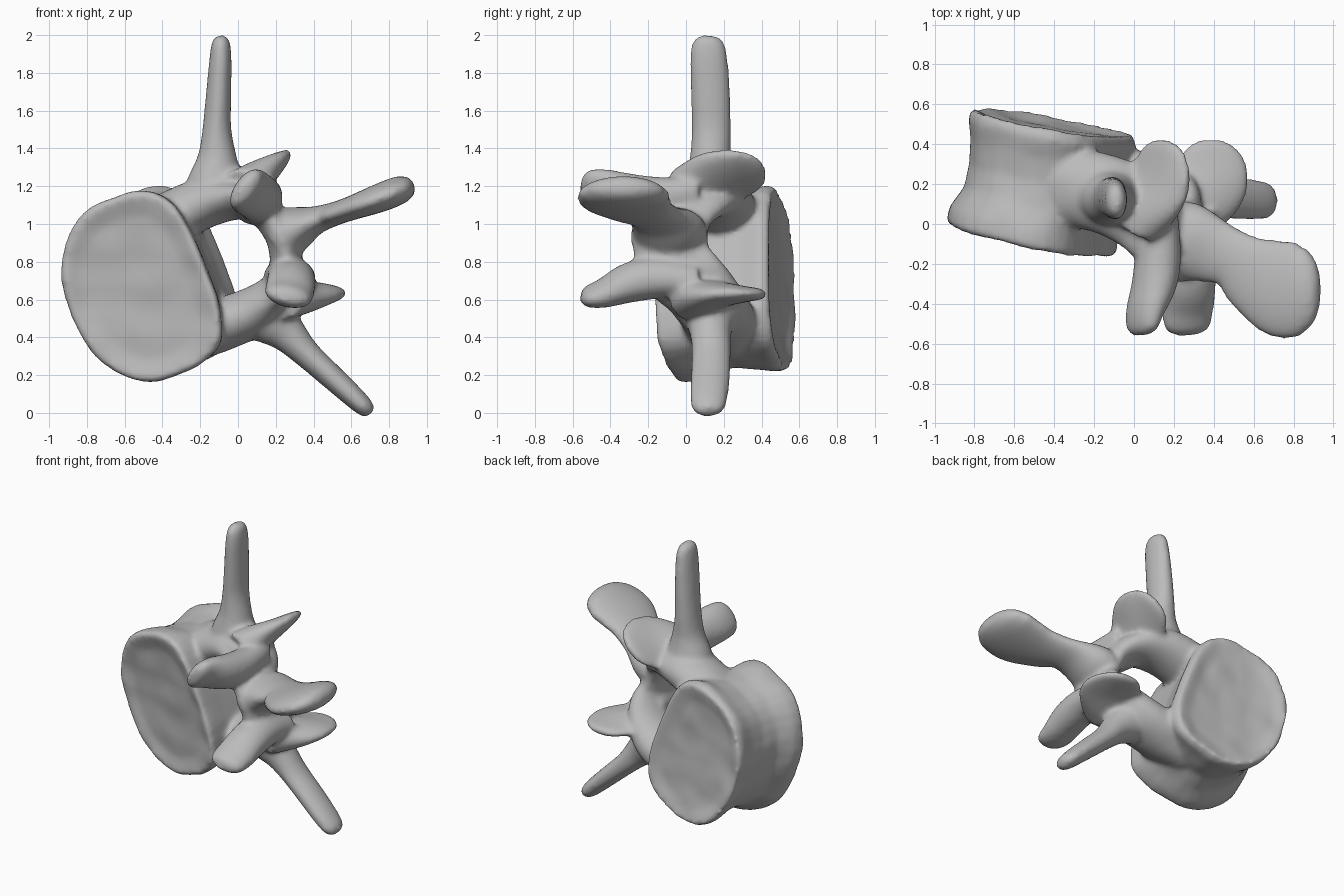
import bpy, bmesh, math
from mathutils import Vector, Matrix, noise

if "Cube" in bpy.data.objects:
    bpy.data.objects.remove(bpy.data.objects["Cube"])

# Working frame: u runs from the body to the spine tip, w is depth (y), v is sideways.
SIDES = 32
TILT = math.radians(21.6)
FRAME = Matrix.Translation((0.015, 0, 0.847)) @ Matrix.Rotation(-TILT, 4, 'Y')
bm = bmesh.new()


def skin(rings):
    """Skin a list of closed rings and cap both ends."""
    rows = [[bm.verts.new(p) for p in ring] for ring in rings]
    for a, b in zip(rows, rows[1:]):
        for i in range(SIDES):
            j = (i + 1) % SIDES
            bm.faces.new((a[i], a[j], b[j], b[i]))
    bm.faces.new(rows[0])
    bm.faces.new(rows[-1])


def refine(stations, steps=4):
    """Smooth spline through the stations."""
    pts = [Vector(s) for s in stations]
    pts = [pts[0]] + pts + [pts[-1]]
    out = []
    for a, b, c, d in zip(pts, pts[1:], pts[2:], pts[3:]):
        for k in range(steps):
            t = k / steps
            out.append(b + (c - a) * (t / 2) + (2 * a - 5 * b + 4 * c - d) * (t * t / 2)
                       + (3 * b - a - 3 * c + d) * (t ** 3 / 2))
    return out + [pts[-1]]


def limb(stations, wide, side=1, stretch=0.0):
    """Elliptical tube: stations are (u, w, v, wide radius, thin radius)."""
    st = refine(stations)
    flip = Vector((1, 1, side * (1 + stretch * side)))
    rings = []
    for i, s in enumerate(st):
        before, after = st[max(i - 1, 0)], st[min(i + 1, len(st) - 1)]
        along = (Vector(after[:3]) - Vector(before[:3])).normalized()
        major = Vector(wide)
        major = (major - along * major.dot(along)).normalized()
        minor = along.cross(major)
        ring = []
        for k in range(SIDES):
            a = math.tau * k / SIDES
            p = Vector(s[:3]) + major * (math.cos(a) * max(s[3], .01)) + minor * (math.sin(a) * max(s[4], .01))
            ring.append(p * flip)
        rings.append(ring)
    skin(rings)


def body_ring(w, centre, ru, rv, slope):
    """Slanted ring of the vertebral body: round outside, squarer beside the canal."""
    ring = []
    for k in range(SIDES):
        a = math.tau * k / SIDES
        c, s = math.cos(a), math.sin(a)
        power = 0.6 if c > 0 else 0.95
        u = centre + ru * math.copysign(abs(c) ** power, c)
        v = 0.02 + rv * math.copysign(abs(s) ** power, s)
        ring.append(Vector((u, w + slope * (u + 0.55), v)))
    return ring


# Vertebral body: waisted drum with slanted, dished end faces
skin([body_ring(*r) for r in (
    (-0.05, -0.58, 0.10, 0.12, -0.24),
    (-0.06, -0.58, 0.27, 0.38, -0.24),
    (-0.09, -0.58, 0.36, 0.48, -0.24),
    (-0.07, -0.58, 0.38, 0.505, -0.24),
    (0.0, -0.57, 0.375, 0.50, -0.24),
    (0.12, -0.53, 0.34, 0.47, -0.23),
    (0.25, -0.51, 0.33, 0.45, -0.22),
    (0.38, -0.49, 0.35, 0.465, -0.21),
    (0.48, -0.47, 0.375, 0.49, -0.2),
    (0.53, -0.47, 0.36, 0.475, -0.2),
    (0.50, -0.48, 0.27, 0.37, -0.2),
    (0.485, -0.48, 0.10, 0.12, -0.2))])

# Spinous process: flat blade widening to a rounded paddle
limb([(.18, -.08, 0, .19, .08), (.28, -.09, .01, .2, .13), (.42, -.135, .015, .165, .078),
      (.52, -.175, .01, .15, .064), (.63, -.25, .005, .2, .064), (.79, -.325, 0, .25, .076),
      (.9, -.33, 0, .215, .075), (.96, -.33, 0, .15, .055), (.985, -.33, 0, .06, .025)], (0, 1, 0))

for side in (1, -1):
    # Pedicle and lamina: half of the ring around the canal
    limb([(-.42, .2, .29, .2, .15), (-.2, .18, .315, .2, .14), (-.02, .14, .31, .2, .13),
          (.12, .06, .25, .2, .10), (.2, -.05, .15, .2, .085), (.24, -.1, -.03, .2, .085)],
         (0, 1, 0), side)
    # Transverse process: long tapering bar with a flared root
    limb([(-.02, .13, .25, .14, .18), (.01, .13, .37, .14, .16), (.07, .13, .5, .11, .105),
          (.125, .135, .64, .104, .076), (.2, .13, .8, .105, .067), (.28, .12, .97, .1, .058),
          (.315, .115, 1.05, .08, .046), (.325, .115, 1.078, .035, .02)], (0, 1, 0), side, 0.03)
    # Front articular process: stout lobe reaching forward
    limb([(.19, .06, .22, .14, .09), (.2, -.15, .22, .13, .11), (.19, -.3, .245, .13, .105),
          (.16, -.43, .29, .13, .077), (.145, -.52, .305, .115, .055), (.145, -.558, .305, .06, .03)],
         (.2, 0, .135), side)
    # Rear articular process: round plate reaching back, thick at the root
    limb([(.12, -.02, .3, .13, .12), (.18, .08, .32, .17, .10), (.25, .2, .335, .2, .066),
          (.265, .31, .34, .18, .043), (.265, .39, .34, .12, .03), (.265, .425, .34, .05, .015)],
         (.94, 0, .342), side)

bmesh.ops.recalc_face_normals(bm, faces=bm.faces)
bm.transform(FRAME)
parts = bpy.data.meshes.new("vertebra_parts")
bm.to_mesh(parts)
bm.free()
bone = bpy.data.objects.new("vertebra", parts)
bpy.context.collection.objects.link(bone)

# Fuse all parts into one soft surface
fuse = bone.modifiers.new("fuse", 'REMESH')
fuse.mode = 'VOXEL'
fuse.voxel_size = 0.016
soften = bone.modifiers.new("soften", 'SMOOTH')
soften.factor = 0.5
soften.iterations = 10
solid = bpy.data.meshes.new_from_object(bone.evaluated_get(bpy.context.evaluated_depsgraph_get()))
bone.modifiers.clear()
bone.data = solid
bpy.data.meshes.remove(parts)

# Gentle bone roughness on the body
bm = bmesh.new()
bm.from_mesh(solid)
bm.normal_update()
to_local = FRAME.inverted()
for vert in bm.verts:
    rough = min(max((-0.15 - (to_local @ vert.co).x) * 8, 0), 1) * 0.01
    vert.co += vert.normal * (rough * noise.noise(vert.co * 6))
for face in bm.faces:
    face.smooth = True
    face.material_index = 0
bm.to_mesh(solid)
bm.free()

grey = bpy.data.materials.new("bone_grey")
grey.use_nodes = True
colour = (0.5, 0.5, 0.5, 1)
grey.diffuse_color = colour
grey.node_tree.nodes["Principled BSDF"].inputs["Base Color"].default_value = colour
solid.materials.clear()
solid.materials.append(grey)
